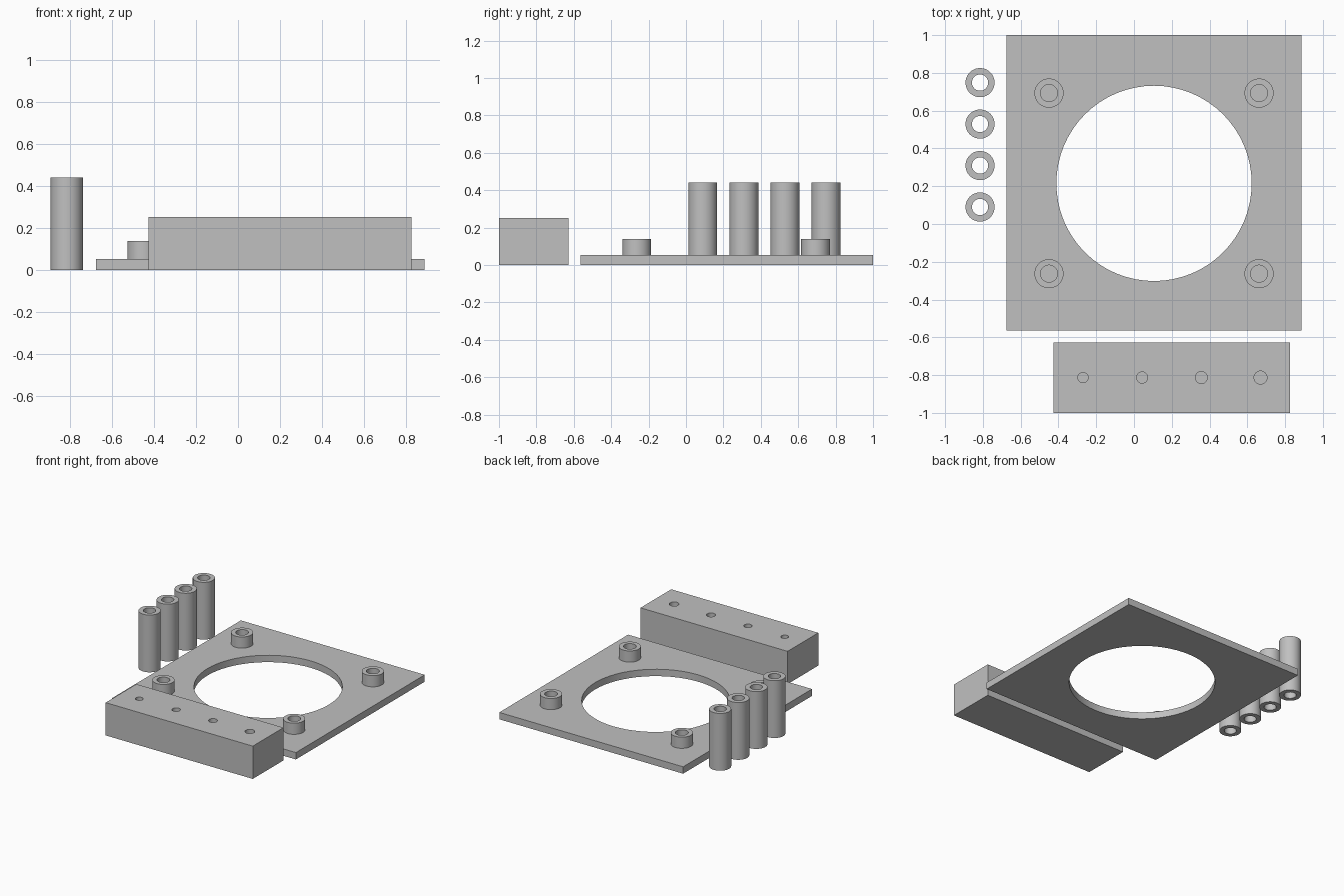
import bpy, bmesh, math

if "Cube" in bpy.data.objects:
    bpy.data.objects.remove(bpy.data.objects["Cube"])

grey = bpy.data.materials.new("plain_grey")
grey.diffuse_color = (0.53, 0.53, 0.53, 1)
grey.use_nodes = True
grey.node_tree.nodes["Principled BSDF"].inputs["Base Color"].default_value = grey.diffuse_color
SEG = 64


def make_object(name, bm):
    mesh = bpy.data.meshes.new(name)
    bm.to_mesh(mesh)
    bm.free()
    mesh.materials.append(grey)
    obj = bpy.data.objects.new(name, mesh)
    bpy.context.collection.objects.link(obj)
    return obj


def smooth(obj):
    bpy.ops.object.select_all(action='DESELECT')
    bpy.context.view_layer.objects.active = obj
    obj.select_set(True)
    bpy.ops.object.shade_smooth_by_angle(angle=math.radians(30))


def box(name, x0, x1, y0, y1, z0, z1):
    bm = bmesh.new()
    bmesh.ops.create_cube(bm, size=1)
    for v in bm.verts:
        v.co.x = x0 if v.co.x < 0 else x1
        v.co.y = y0 if v.co.y < 0 else y1
        v.co.z = z0 if v.co.z < 0 else z1
    return make_object(name, bm)


def tube(name, x, y, z0, z1, outer, inner, open_base=False):
    # Revolve the wall section: outer side, top rim, bore, bottom rim
    section = [(outer, z0), (outer, z1), (inner, z1), (inner, z0)]
    bm = bmesh.new()
    rings = []
    for r, z in section:
        rings.append([bm.verts.new((x + r * math.cos(2 * math.pi * i / SEG),
                                    y + r * math.sin(2 * math.pi * i / SEG), z))
                      for i in range(SEG)])
    for k in range(3 if open_base else 4):
        a, b = rings[k], rings[(k + 1) % 4]
        for i in range(SEG):
            j = (i + 1) % SEG
            bm.faces.new((a[i], a[j], b[j], b[i]))
    obj = make_object(name, bm)
    smooth(obj)
    return obj


def drill(obj, holes):
    # Cut round holes given as (x, y, radius, z_bottom, z_top)
    bm = bmesh.new()
    for x, y, r, z0, z1 in holes:
        made = bmesh.ops.create_cone(bm, cap_ends=True, segments=SEG, radius1=r,
                                     radius2=r, depth=z1 - z0)
        bmesh.ops.translate(bm, verts=made["verts"], vec=(x, y, (z0 + z1) / 2))
    cutter = make_object("hole_cutter", bm)
    cutter.hide_render = True
    mod = obj.modifiers.new("holes", 'BOOLEAN')
    mod.operation = 'DIFFERENCE'
    mod.solver = 'EXACT'
    mod.object = cutter
    bpy.context.view_layer.objects.active = obj
    bpy.ops.object.modifier_apply(modifier=mod.name)
    bpy.data.objects.remove(cutter)
    smooth(obj)


# Square plate with large central opening
PLATE_TOP = 0.053
CX, CY = 0.106, 0.215
plate = box("base_plate", -0.676, 0.888, -0.565, 1.0, 0, PLATE_TOP)
drill(plate, [(CX, CY, 0.517, -0.1, 0.2)])

# Four hollow bosses near the plate corners
for sx in (-1, 1):
    for sy in (-1, 1):
        tube("corner_boss", CX + sx * 0.556, CY + sy * 0.478, PLATE_TOP, 0.139,
             0.077, 0.045, open_base=True)

# Row of loose spacer tubes
for i in range(4):
    tube("spacer_tube", -0.815, 0.09 + i * 0.2195, 0, 0.44, 0.077, 0.043)

# Test block with blind holes of growing diameter
block = box("drilled_block", -0.425, 0.826, -1.0, -0.627, 0, 0.252)
drill(block, [(-0.27 + i * 0.3133, -0.813, 0.027 + i * 0.0024, 0.06, 0.4)
              for i in range(4)])
